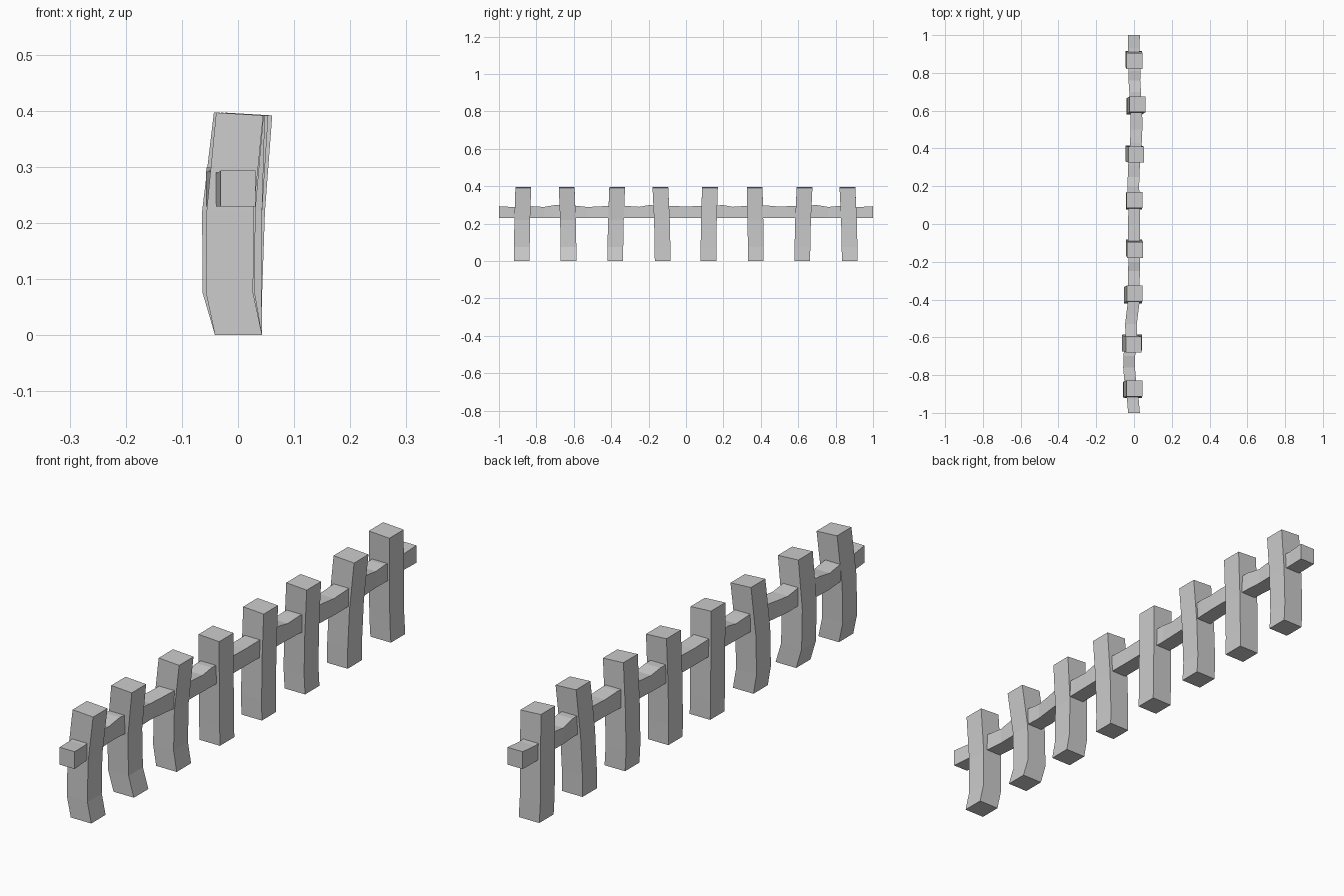
import bpy, bmesh


def loft(name, rings):
    """Solid with square-cut ends through a list of four-point rings."""
    bm = bmesh.new()
    loops = [[bm.verts.new(p) for p in ring] for ring in rings]
    for a, b in zip(loops, loops[1:]):
        for i in range(4):
            j = (i + 1) % 4
            bm.faces.new((a[i], a[j], b[j], b[i]))
    bm.faces.new(loops[0][::-1])
    bm.faces.new(loops[-1])
    bmesh.ops.recalc_face_normals(bm, faces=bm.faces)
    mesh = bpy.data.meshes.new(name)
    bm.to_mesh(mesh)
    bm.free()
    ob = bpy.data.objects.new(name, mesh)
    bpy.context.collection.objects.link(ob)
    return ob


# Posts: bottom y, top y, then x offsets at four heights (bowed timber)
HALF = 0.042
HEIGHTS = (0.0, 0.075, 0.22, 0.394)
posts = [
    (-0.878, -0.870, (0.001, -0.015, -0.014, 0.003)),
    (-0.628, -0.638, (0.001, -0.021, -0.022, -0.001)),
    (-0.378, -0.368, (0.001, -0.012, -0.011, 0.004)),
    (-0.125, -0.137, (0.001, 0.000, 0.001, 0.006)),
    (0.120, 0.128, (0.001, 0.000, 0.000, 0.003)),
    (0.373, 0.367, (0.001, -0.003, 0.001, 0.012)),
    (0.622, 0.634, (0.001, 0.001, 0.006, 0.019)),
    (0.875, 0.863, (0.001, -0.003, -0.002, 0.003)),
]
for n, (y0, y1, xs) in enumerate(posts, 1):
    rings = []
    for k, (z, x) in enumerate(zip(HEIGHTS, xs)):
        t = z / HEIGHTS[-1]
        y = y0 + (y1 - y0) * t * t
        tilt = 0.0025 if k == 3 else 0.0
        rings.append([(x + sx * HALF, y + sy * HALF, z - sx * tilt)
                      for sx, sy in ((-1, -1), (1, -1), (1, 1), (-1, 1))])
    loft(f"post_{n}", rings)

# Rail: y, x centre, top height (uneven upper face, level underside)
rail = [
    (-1.00, 0.000, 0.293), (-0.93, -0.006, 0.289), (-0.82, -0.021, 0.293),
    (-0.76, -0.026, 0.289), (-0.70, -0.025, 0.299), (-0.60, -0.014, 0.297),
    (-0.53, -0.016, 0.289), (-0.48, -0.010, 0.291), (-0.40, 0.000, 0.296),
    (-0.31, -0.001, 0.294), (-0.25, 0.000, 0.290), (-0.20, 0.001, 0.299),
    (-0.08, 0.000, 0.294), (0.00, 0.000, 0.292), (0.08, 0.001, 0.294),
    (0.20, -0.004, 0.299), (0.25, -0.002, 0.290), (0.31, 0.000, 0.294),
    (0.43, 0.010, 0.297), (0.50, 0.013, 0.291), (0.56, 0.013, 0.294),
    (0.70, 0.006, 0.299), (0.76, 0.002, 0.289), (0.81, 0.003, 0.294),
    (0.93, -0.002, 0.289), (1.00, 0.000, 0.293),
]
W, BOTTOM = 0.031, 0.229
loft("rail", [[(x - W, y, BOTTOM), (x + W, y, BOTTOM),
               (x + W, y, top), (x - W, y, top)] for y, x, top in rail])
